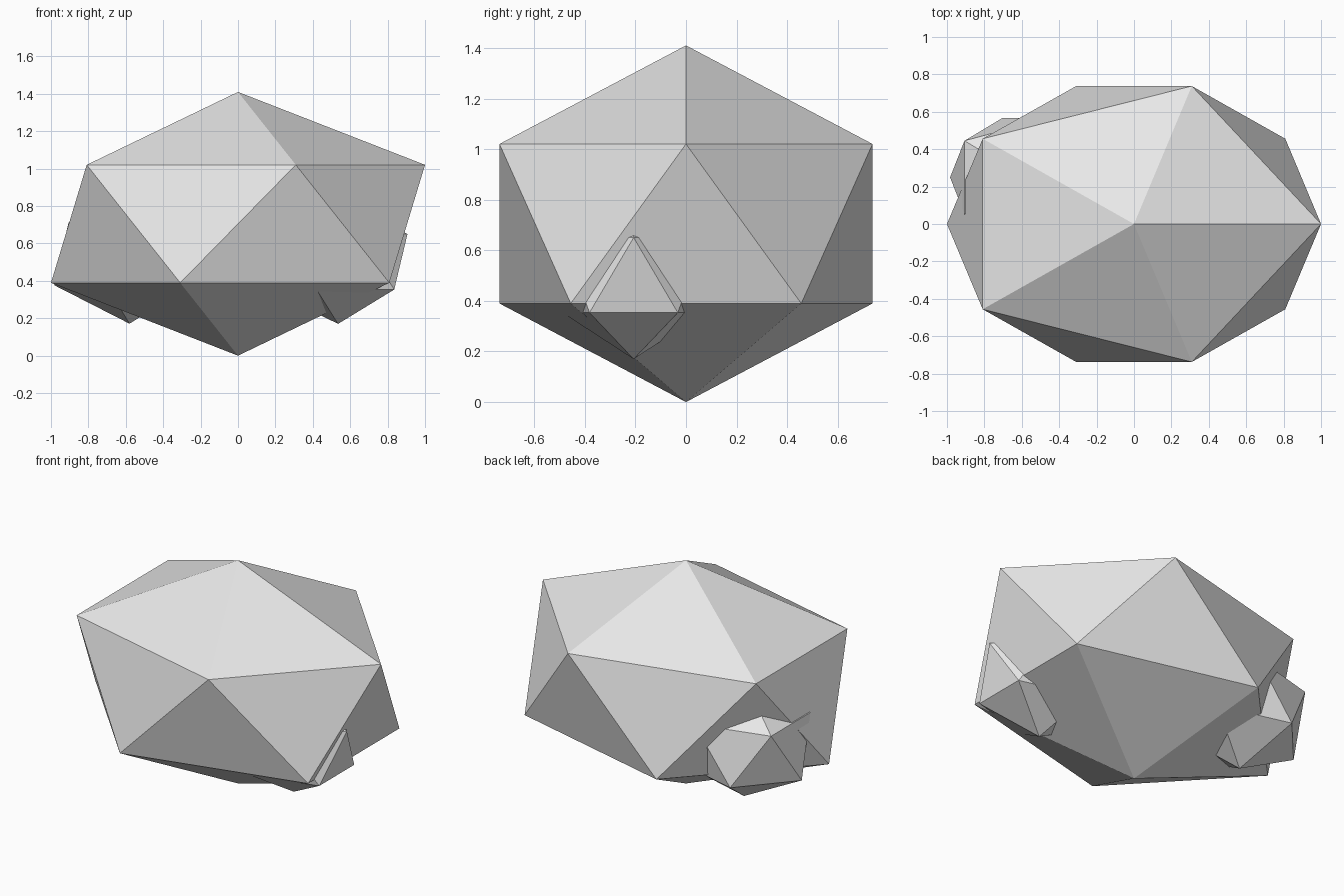
import bpy

cube = bpy.data.objects.get("Cube")
if cube:
    bpy.data.objects.remove(cube, do_unlink=True)

# One plain stone colour
stone = bpy.data.materials.new("light_grey_stone")
stone.use_nodes = True
grey = (0.8, 0.8, 0.8, 1)
stone.diffuse_color = grey
bsdf = next(n for n in stone.node_tree.nodes if n.type == 'BSDF_PRINCIPLED')
bsdf.inputs["Base Color"].default_value = grey


def rock(name, centre, size):
    """Flat-shaded icosahedral rock, stretched along each axis."""
    bpy.ops.mesh.primitive_ico_sphere_add(subdivisions=1, radius=1, location=centre)
    obj = bpy.context.object
    obj.name = obj.data.name = name
    for v in obj.data.vertices:
        v.co = [c * s for c, s in zip(v.co, size)]
    obj.data.materials.append(stone)
    bpy.ops.object.shade_flat()
    return obj


# Large boulder with two small stones half buried in its sides
rock("boulder", (0, 0, 0.705), (1.118, 0.867, 0.705))
rock("small_stone_left", (0.535, -0.207, 0.502), (0.415, 0.332, 0.332))
rock("small_stone_right", (-0.58, 0.249, 0.544), (0.451, 0.373, 0.373))
